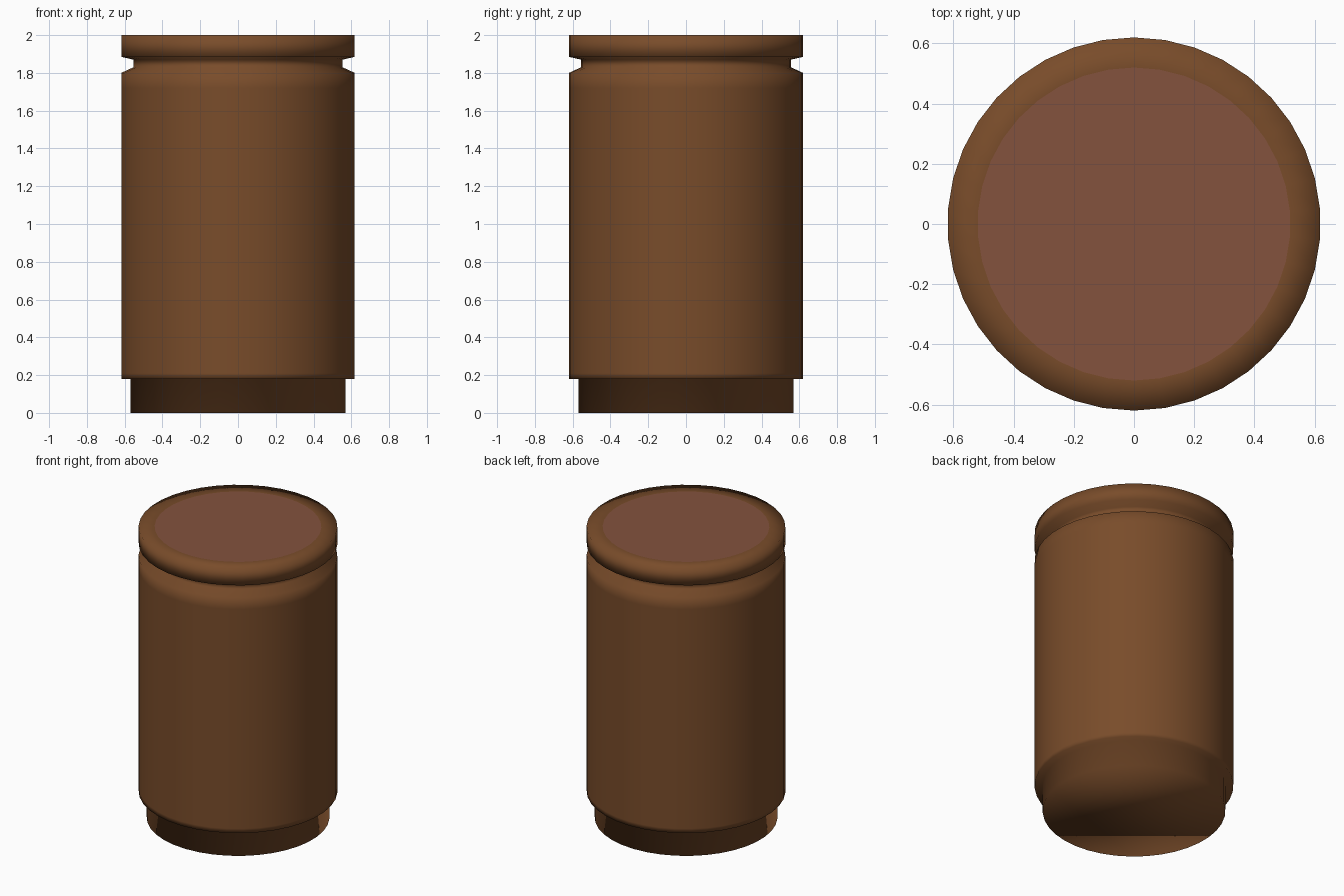
import bpy, bmesh, math

if "Cube" in bpy.data.objects:
    bpy.data.objects.remove(bpy.data.objects["Cube"])

SIDES = 38


def material(name, rgb):
    m = bpy.data.materials.new(name)
    m.diffuse_color = (*rgb, 1)
    m.use_nodes = True
    m.node_tree.nodes["Principled BSDF"].inputs["Base Color"].default_value = m.diffuse_color
    return m


def lathe(name, profile, mat, cap=False, smooth=True):
    """Spin (radius, z) points around z; one vertex lies on +y."""
    bm = bmesh.new()
    rings = []
    for r, z in profile:
        angles = [math.pi / 2 + 2 * math.pi * i / SIDES for i in range(SIDES)]
        rings.append([bm.verts.new((r * math.cos(a), r * math.sin(a), z)) for a in angles])
    for lo, hi in zip(rings, rings[1:]):
        for i in range(SIDES):
            j = (i + 1) % SIDES
            bm.faces.new((lo[i], lo[j], hi[j], hi[i]))
    if cap:
        bm.faces.new(rings[0][::-1])
    if len(rings) == 1:
        bm.faces.new(rings[0])
    for f in bm.faces:
        f.smooth = smooth
    mesh = bpy.data.meshes.new(name)
    bm.to_mesh(mesh)
    bm.free()
    mesh.materials.append(mat)
    obj = bpy.data.objects.new(name, mesh)
    bpy.context.collection.objects.link(obj)
    return obj


brown = material("brown", (0.19, 0.072, 0.023))
rose = material("rose_brown", (0.23, 0.085, 0.047))

# Plinth, drum, groove and lid rim in one smooth turned shell
lathe("drum_body", [
    (0.57, 0.0), (0.57, 0.18),       # plinth
    (0.62, 0.18), (0.62, 0.21),      # lower edge of drum
    (0.62, 1.72), (0.62, 1.80),      # upper edge of drum
    (0.555, 1.83), (0.555, 1.87),    # groove
    (0.62, 1.885), (0.62, 2.0),      # lid side
    (0.52, 2.0),                     # lid rim
], brown, cap=True)

# Flush top panel
lathe("top_panel", [(0.52, 2.0)], rose, smooth=False)
